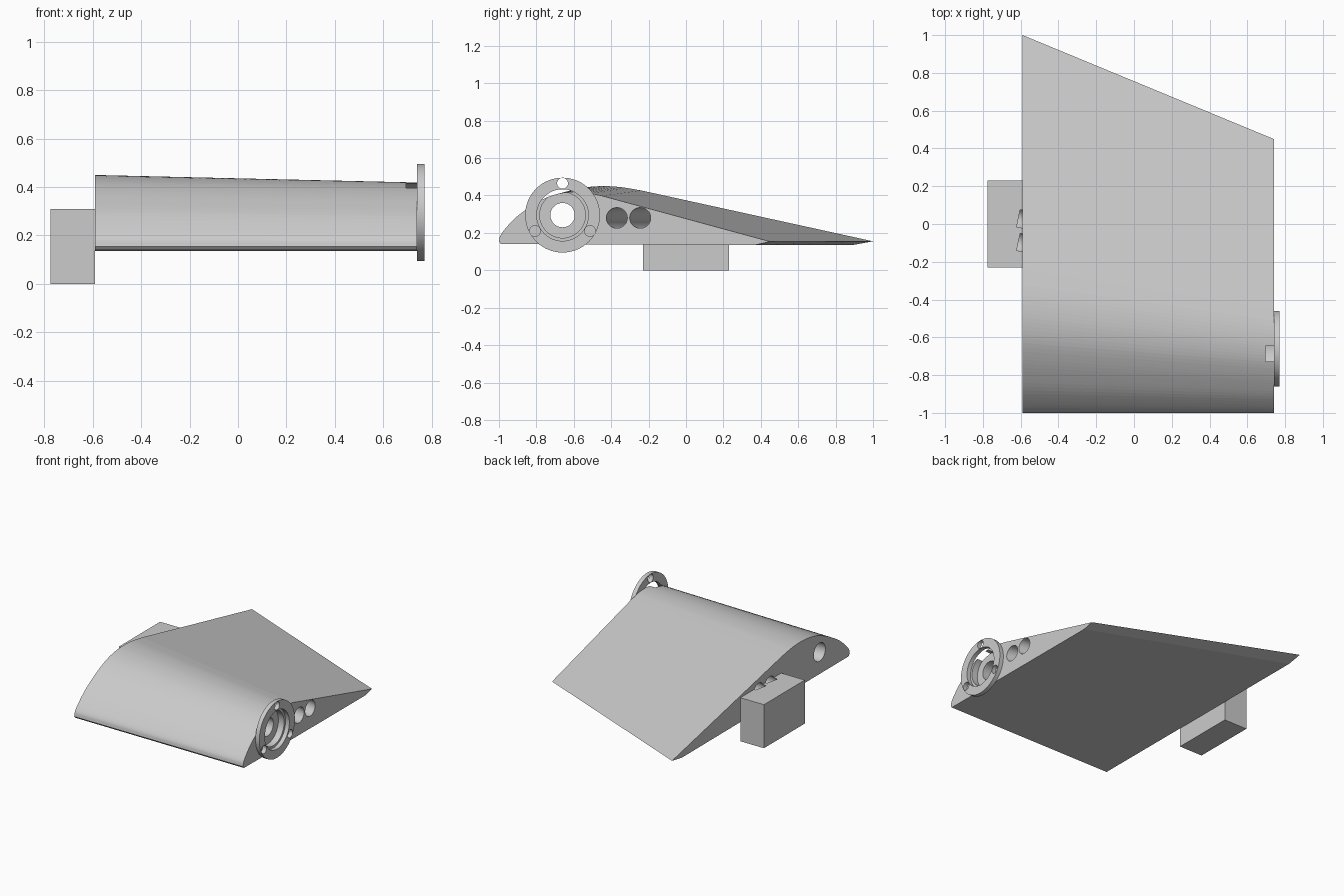
import bpy, bmesh, math
from mathutils import Vector, Matrix

if "Cube" in bpy.data.objects:
    bpy.data.objects.remove(bpy.data.objects["Cube"], do_unlink=True)

grey = bpy.data.materials.new("plain grey")
grey.use_nodes = True
colour = (0.6, 0.6, 0.6, 1)
grey.diffuse_color = colour
grey.node_tree.nodes["Principled BSDF"].inputs["Base Color"].default_value = colour

ROOT, TIP = -0.59, 0.74          # wing ends along x
HUB_Y, HUB_Z = -0.66, 0.295      # axis of the main bore
BASE = 0.14                      # height of the underside


def make(name, bm):
    bmesh.ops.recalc_face_normals(bm, faces=bm.faces)
    mesh = bpy.data.meshes.new(name)
    bm.to_mesh(mesh)
    bm.free()
    obj = bpy.data.objects.new(name, mesh)
    bpy.context.collection.objects.link(obj)
    mesh.materials.append(grey)
    return obj


def rod(name, start, end, radius, sides=64):
    start, end = Vector(start), Vector(end)
    axis = end - start
    matrix = Matrix.Translation((start + end) / 2) @ axis.to_track_quat("Z", "Y").to_matrix().to_4x4()
    bm = bmesh.new()
    bmesh.ops.create_cone(bm, cap_ends=True, segments=sides, radius1=radius,
                          radius2=radius, depth=axis.length, matrix=matrix)
    return make(name, bm)


def cut(target, cutters):
    bpy.context.view_layer.objects.active = target
    for cutter in cutters:
        mod = target.modifiers.new("cut", "BOOLEAN")
        mod.operation, mod.solver, mod.object = "DIFFERENCE", "EXACT", cutter
        bpy.ops.object.modifier_apply(modifier=mod.name)


def smooth_curve(points, steps):
    """Catmull-Rom curve through the points."""
    p = [Vector(q) for q in points]
    p = [2 * p[0] - p[1]] + p + [2 * p[-1] - p[-2]]
    out = []
    for a, b, c, d in zip(p, p[1:], p[2:], p[3:]):
        for i in range(steps):
            t = i / steps
            out.append((2 * b + (c - a) * t + (2 * a - 5 * b + 4 * c - d) * t**2
                        + (3 * b - a - 3 * c + d) * t**3) / 2)
    return out + [p[-2]]


# Wing: curved upper surface, flat underside, tapering towards the flange end
upper = [(-1, 0.155), (-0.99, 0.19), (-0.95, 0.235), (-0.88, 0.295), (-0.8, 0.345),
         (-0.72, 0.387), (-0.63, 0.423), (-0.54, 0.443), (-0.45, 0.45),
         (-0.35, 0.445), (-0.24, 0.427)]
section = smooth_curve(upper, 4) + [Vector(q) for q in ((1, 0.155), (0.89, 0.135), (-0.985, BASE))]
bm = bmesh.new()
rings = []
for x, chord, height in ((ROOT, 1, 1), (TIP, 0.725, 0.9)):
    rings.append([bm.verts.new((x, (p.x + 1) * chord - 1, BASE + (p.y - BASE) * height))
                  for p in section])
    bm.faces.new(rings[-1])
for i in range(len(section)):
    j = (i + 1) % len(section)
    bm.faces.new((rings[0][i], rings[0][j], rings[1][j], rings[1][i]))
wing = make("wing", bm)

# Mounting block at the wide end
bm = bmesh.new()
bmesh.ops.create_cube(bm, size=1, matrix=Matrix.Translation((-0.6825, 0, 0.155))
                      @ Matrix.Diagonal((0.185, 0.46, 0.31, 1)))
block = make("mounting_block", bm)

# Round flange on the narrow end
flange = rod("flange", (TIP, HUB_Y, HUB_Z), (0.77, HUB_Y, HUB_Z), 0.2, 96)

# Cutters: main bore, bearing pocket, two slanted spar holes, flange openings
bore = rod("bore_cutter", (-0.7, HUB_Y, HUB_Z), (0.9, HUB_Y, HUB_Z), 0.065)
pocket = rod("pocket_cutter", (0.695, HUB_Y, HUB_Z), (0.9, HUB_Y, HUB_Z), 0.122)
spars = [rod("spar_cutter", (0.79, y - 0.01, 0.28), (-0.612, y + 0.275, 0.28), 0.055)
         for y in (-0.37, -0.245)]
opening = rod("opening_cutter", (0.7, HUB_Y, HUB_Z), (0.9, HUB_Y, HUB_Z), 0.138)
bolts = []
for k in range(3):
    angle = math.radians(90 + 120 * k)
    y, z = HUB_Y + 0.17 * math.cos(angle), HUB_Z + 0.17 * math.sin(angle)
    bolts.append(rod("bolt_cutter", (0.7, y, z), (0.9, y, z), 0.029, 32))

cut(wing, [bore, pocket] + spars)
cut(block, spars)
cut(flange, [opening] + bolts)
for cutter in [bore, pocket, opening] + spars + bolts:
    bpy.data.objects.remove(cutter, do_unlink=True)

# Smooth shading on the round flange
bpy.ops.object.select_all(action="DESELECT")
flange.select_set(True)
bpy.context.view_layer.objects.active = flange
bpy.ops.object.shade_smooth_by_angle(angle=math.radians(30))
